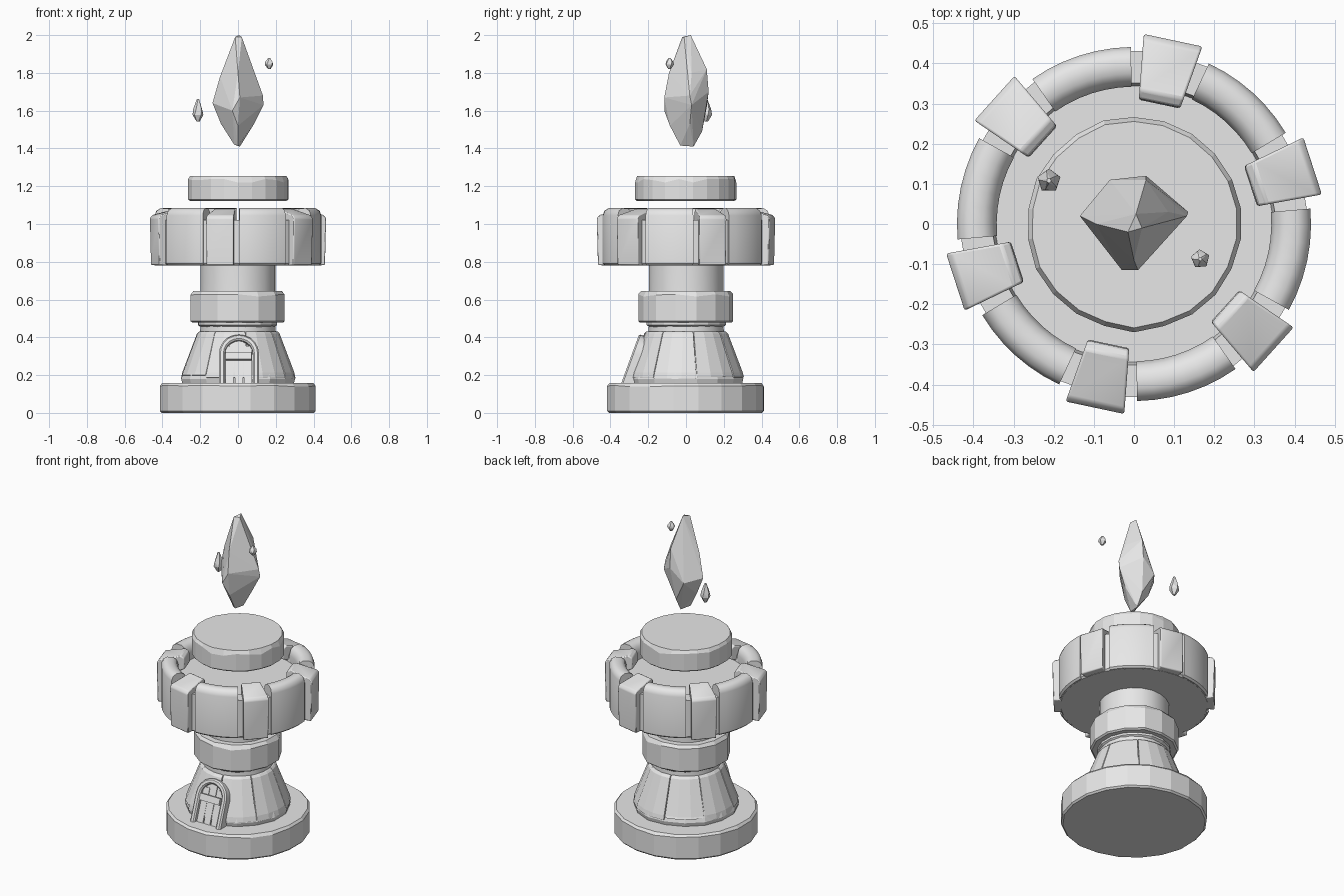
import bpy, bmesh, math, random
from mathutils import Vector, Matrix

if "Cube" in bpy.data.objects:
    bpy.data.objects.remove(bpy.data.objects["Cube"])

random.seed(4)
stone = bpy.data.materials.new("grey stone")
stone.diffuse_color = (0.8, 0.8, 0.8, 1)
stone.use_nodes = True
stone.node_tree.nodes["Principled BSDF"].inputs["Base Color"].default_value = stone.diffuse_color


def finish(name, bm, smooth=None, bevel=0):
    """Turn a bmesh into a named object."""
    bmesh.ops.recalc_face_normals(bm, faces=bm.faces)
    me = bpy.data.meshes.new(name)
    bm.to_mesh(me)
    bm.free()
    ob = bpy.data.objects.new(name, me)
    bpy.context.collection.objects.link(ob)
    me.materials.append(stone)
    if bevel:
        mod = ob.modifiers.new("worn_edges", 'BEVEL')
        mod.width = bevel
        mod.segments = 2
    if smooth:
        bpy.ops.object.select_all(action='DESELECT')
        ob.select_set(True)
        bpy.context.view_layer.objects.active = ob
        bpy.ops.object.shade_smooth_by_angle(angle=math.radians(smooth))
    return ob


def bridge(bm, rings, closed=False):
    """Join equal vertex loops, capping the ends when open."""
    n = len(rings[0])
    pairs = list(zip(rings, rings[1:])) + ([(rings[-1], rings[0])] if closed else [])
    for a, b in pairs:
        for i in range(n):
            j = (i + 1) % n
            bm.faces.new((a[i], a[j], b[j], b[i]))
    if not closed:
        bm.faces.new(rings[0])
        bm.faces.new(rings[-1])


def polar(r, a, z):
    return Vector((r * math.cos(a), r * math.sin(a), z))


def drum(name, profile, sides, rough=0.0, chip=0.0, smooth=None):
    """Stacked rings (radius, z), with uneven sides and a chipped upper rim."""
    bm = bmesh.new()
    wobble = [random.uniform(-rough, rough * 0.5) for _ in range(sides)]
    top = max(z for _, z in profile)
    rings = []
    for r, z in profile:
        ring = []
        for i in range(sides):
            a = math.tau * (i + 0.5) / sides
            dz = 0
            if chip and top - 0.04 < z < top:
                dz = -random.choice((0, 0, 0.3, 1)) * chip
            ring.append(bm.verts.new(polar(r + wobble[i], a, z + dz)))
        rings.append(ring)
    bridge(bm, rings)
    return finish(name, bm, smooth)


def arc(name, profile, a0, a1, steps, smooth=None, bevel=0):
    """Closed (radius, z) profile swept between two angles in degrees."""
    bm = bmesh.new()
    rings = []
    for k in range(steps + 1):
        a = math.radians(a0 + (a1 - a0) * k / steps)
        rings.append([bm.verts.new(polar(r, a, z)) for r, z in profile])
    bridge(bm, rings)
    return finish(name, bm, smooth, bevel)


def hull(name, points):
    bm = bmesh.new()
    for p in points:
        bm.verts.new(p)
    res = bmesh.ops.convex_hull(bm, input=bm.verts)
    bmesh.ops.delete(bm, geom=res["geom_interior"], context='VERTS')
    return finish(name, bm)


# Foot of the tower
drum("base", [(0.41, 0), (0.42, 0.01), (0.42, 0.145), (0.408, 0.157)], 20, 0.006, 0.006)

# Tapered lower body: a core with overlapping stone slabs
drum("body_core", [(0.30, 0.15), (0.308, 0.18), (0.30, 0.205), (0.205, 0.425)], 16, 0.006)
for k in range(8):
    d = random.uniform(-0.003, 0.005)
    low = random.uniform(0.18, 0.205)
    arc("body_slab", [(0.27, low), (0.305 + d, low), (0.298 + d, 0.215),
                      (0.22 + d, 0.42), (0.208 + d, 0.432), (0.18, 0.432)],
        45 * k + 11, 45 * k + 55.3, 3, bevel=0.003)

# Shaft and collar
drum("shaft", [(0.205, 0.40), (0.2, 0.46), (0.2, 0.80)], 20, 0.002, smooth=30)
drum("lower_trim", [(0.2, 0.455), (0.215, 0.465), (0.215, 0.485)], 16, 0.004)
drum("collar", [(0.245, 0.478), (0.255, 0.486), (0.255, 0.628), (0.24, 0.645)], 14, 0.006, 0.012)

# Battlement bowl with recessed floor
drum("battlement_bowl", [(0.19, 0.78), (0.422, 0.78), (0.432, 0.79), (0.432, 1.02),
                         (0.352, 1.02), (0.345, 0.98), (0.05, 0.98)], 36, smooth=30)

# Curved wall panels and merlon blocks, six of each
wall = [(0.36, 0.785), (0.43, 0.78), (0.441, 0.79), (0.441, 1.045), (0.432, 1.07),
        (0.41, 1.084), (0.375, 1.082), (0.352, 1.065), (0.342, 1.03), (0.345, 0.97)]
block = [(0.37, 0.78), (0.462, 0.782), (0.468, 1.03), (0.455, 1.047),
         (0.33, 1.082), (0.308, 1.068), (0.305, 1.0), (0.36, 0.975)]
for k in range(6):
    mid = 48 + 60 * k
    arc("wall_panel", wall, mid - 17, mid + 17, 6, smooth=40)
    bm = bmesh.new()
    spin = Matrix.Rotation(math.radians(18 + 60 * k), 4, 'Z')
    rings = []
    for s in (-1, 1):
        rings.append([bm.verts.new(spin @ Vector((r, s * (0.052 + (r - 0.3) * 0.135), z)))
                      for r, z in block])
    bridge(bm, rings)
    finish("merlon_block", bm, smooth=40, bevel=0.006)

# Floating round slab
drum("floating_slab", [(0.258, 1.122), (0.268, 1.13), (0.268, 1.238), (0.257, 1.255)],
     22, 0.004, 0.018)

# Door, built on a plane leaning with the wall
lean = math.radians(20)
up = Vector((0, math.sin(lean), math.cos(lean)))
out = Vector((0, -math.cos(lean), math.sin(lean)))


def on_door(x, t, n):
    return Vector((0.005 + x, -0.305, 0.155)) + up * t + out * n


path = [(0.09, -0.012, 0)] + [(0.09 * math.cos(a), 0.16 + 0.09 * math.sin(a), a)
                              for a in [math.pi * i / 10 for i in range(11)]]
path.append((-0.09, -0.012, math.pi))
bm = bmesh.new()
rings = []
for x, t, a in path:
    rings.append([bm.verts.new(on_door(x + w * math.cos(a), t + w * math.sin(a), n))
                  for w, n in ((-0.016, -0.03), (0.016, -0.03), (0.016, 0.028),
                               (0.008, 0.036), (-0.008, 0.036), (-0.016, 0.028))])
bridge(bm, rings)
finish("door_frame", bm, smooth=30)


def door_box(name, x0, x1, t0, t1, n0, n1):
    hull(name, [on_door(x, t, n) for x in (x0, x1) for t in (t0, t1) for n in (n0, n1)])


for x, h in ((-0.049, 0.205), (0, 0.235), (0.049, 0.205)):
    door_box("door_plank", x - 0.021, x + 0.021, -0.01, h, -0.03, 0.016)
door_box("door_crossbar", -0.072, 0.066, 0.125, 0.165, 0.01, 0.034)

# Floating faceted crystal
crystal = [(-0.02, -0.02, 1.42), (0.01, 0.04, 1.41), (0.0, -0.03, 1.415),
           (-0.09, 0.02, 1.53), (0.085, 0.02, 1.53), (0.01, 0.085, 1.49), (0.0, -0.085, 1.52),
           (-0.135, 0.02, 1.64), (0.135, 0.03, 1.63), (0.132, 0.02, 1.68),
           (-0.03, -0.115, 1.60), (0.01, -0.115, 1.67), (-0.06, 0.11, 1.62), (0.03, 0.12, 1.70),
           (-0.095, 0.0, 1.78), (0.085, 0.03, 1.80), (0.0, -0.09, 1.80), (0.03, 0.11, 1.82),
           (-0.015, -0.02, 1.99), (0.02, -0.01, 1.99), (0.005, 0.025, 2.0)]
hull("crystal", crystal)


def shard(name, centre, width, height, swell):
    """Small crystal chip, widest at the given fraction of its height."""
    pts = []
    for f, s in ((0, 0.3), (swell, 1), (swell + 0.25, 0.85), (1, 0.2)):
        for i in range(5):
            a = math.tau * i / 5 + f
            p = polar(width * s * 0.5, a, (f - 0.5) * height)
            pts.append(Vector(centre) + p)
    hull(name, pts)


shard("shard_large", (-0.212, 0.108, 1.602), 0.06, 0.12, 0.3)
shard("shard_small", (0.165, -0.087, 1.85), 0.048, 0.06, 0.4)
